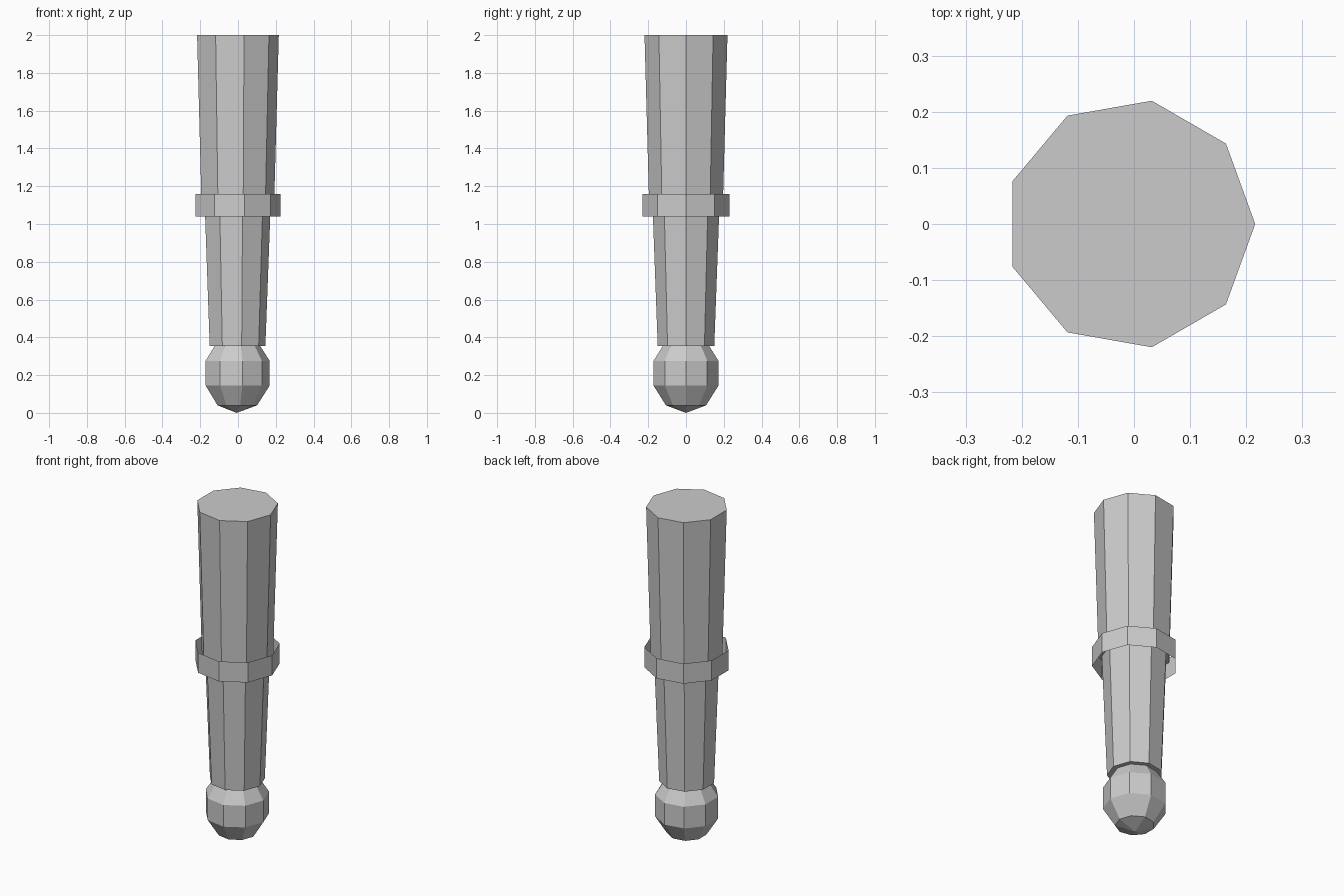
import bpy, bmesh
from math import sin, cos, pi

if "Cube" in bpy.data.objects:
    bpy.data.objects.remove(bpy.data.objects["Cube"])

SIDES = 9
CX = -0.007  # nine-sided outline is centred by its bounding box

grey = bpy.data.materials.new("light grey")
grey.diffuse_color = (0.6, 0.6, 0.6, 1)
grey.use_nodes = True
grey.node_tree.nodes["Principled BSDF"].inputs["Base Color"].default_value = grey.diffuse_color


def lathe(name, profile, cap_bottom=True, cap_top=True):
    """Nine-sided turned shape from (radius, z) points, bottom to top."""
    bm = bmesh.new()
    rings = []
    for r, z in profile:
        n = 1 if r == 0 else SIDES
        rings.append([bm.verts.new((CX + r * cos(2 * pi * i / SIDES),
                                    r * sin(2 * pi * i / SIDES), z))
                      for i in range(n)])
    for a, b in zip(rings, rings[1:]):
        for i in range(SIDES):
            j = (i + 1) % SIDES
            if len(a) == 1:
                bm.faces.new((a[0], b[j], b[i]))
            elif len(b) == 1:
                bm.faces.new((a[i], a[j], b[0]))
            else:
                bm.faces.new((a[i], a[j], b[j], b[i]))
    if cap_bottom and len(rings[0]) > 1:
        bm.faces.new(rings[0][::-1])
    if cap_top and len(rings[-1]) > 1:
        bm.faces.new(rings[-1])
    mesh = bpy.data.meshes.new(name)
    bm.to_mesh(mesh)
    bm.free()
    mesh.materials.append(grey)
    ob = bpy.data.objects.new(name, mesh)
    bpy.context.collection.objects.link(ob)
    return ob


# Tapered shafts, meeting inside the collar
lathe("upper_shaft", [(0.198, 1.1), (0.223, 2.0)])
lathe("lower_shaft", [(0.152, 0.355), (0.18, 1.1)], cap_top=False)

# Thin open collar band
lathe("collar", [(0.233, 1.04), (0.233, 1.16)], False, False)

# Rounded foot: coarse ball, slightly taller than wide
H, R = 0.21, 0.184
ball = [(0, 0)] + [(R * sin(k * pi / 5), H - H * cos(k * pi / 5)) for k in range(1, 5)] + [(0, 2 * H)]
lathe("ball_foot", ball)
